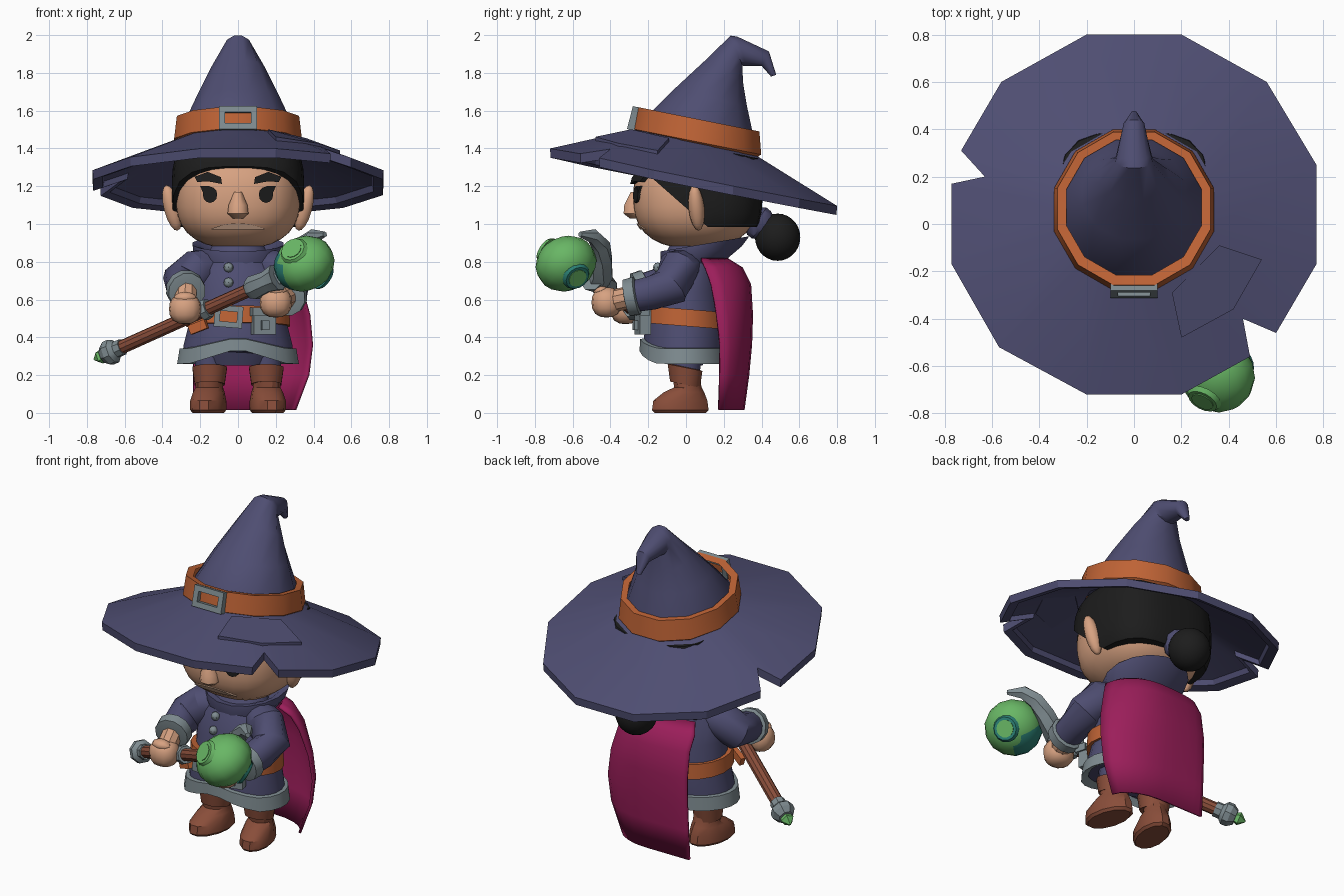
import bpy, bmesh, math
from mathutils import Vector, Matrix, Euler

if "Cube" in bpy.data.objects:
    bpy.data.objects.remove(bpy.data.objects["Cube"])

def V(*a):
    return Vector(a)

def material(name, r, g, b):
    m = bpy.data.materials.new(name)
    m.diffuse_color = (r, g, b, 1)
    m.use_nodes = True
    m.node_tree.nodes["Principled BSDF"].inputs["Base Color"].default_value = m.diffuse_color
    return m

NAVY = material("navy cloth", .077, .075, .167)
ORANGE = material("orange leather", .52, .125, .036)
GRAY = material("gray metal", .21, .26, .28)
SKIN = material("skin", .68, .36, .22)
LIP = material("pale lip", .82, .52, .36)
BROWN = material("brown leather", .25, .075, .042)
MAGENTA = material("magenta cloth", .33, .013, .103)
GREEN = material("green crystal", .14, .47, .13)
TEAL = material("teal crystal", .025, .22, .18)
BLACK = material("black hair", .012, .012, .012)

def finish(name, bm, mat, angle=32):
    bmesh.ops.recalc_face_normals(bm, faces=bm.faces)
    me = bpy.data.meshes.new(name)
    bm.to_mesh(me)
    bm.free()
    ob = bpy.data.objects.new(name, me)
    bpy.context.collection.objects.link(ob)
    me.materials.append(mat)
    bpy.ops.object.select_all(action='DESELECT')
    ob.select_set(True)
    bpy.context.view_layer.objects.active = ob
    bpy.ops.object.shade_smooth_by_angle(angle=math.radians(angle))
    return ob

def skin(name, rings, mat, caps=True, angle=32):
    """Join rings of points into one surface."""
    bm = bmesh.new()
    vs = [[bm.verts.new(p) for p in r] for r in rings]
    n = len(rings[0])
    for a, b in zip(vs, vs[1:]):
        for i in range(n):
            j = (i + 1) % n
            bm.faces.new((a[i], a[j], b[j], b[i]))
    if caps:
        bm.faces.new(vs[0][::-1])
        bm.faces.new(vs[-1])
    return finish(name, bm, mat, angle)

def ring(c, u, v, n=12):
    """Ellipse of n points around c with half axes u and v."""
    out = []
    for i in range(n):
        a = 2 * math.pi * (i + .5) / n
        out.append(c + u * math.cos(a) + v * math.sin(a))
    return out

def flat(y, z, rx, ry, tilt=0, x=0, n=12):
    return ring(V(x, y, z), V(rx, 0, 0), V(0, ry, tilt * ry), n)

def tube(name, pts, radii, mat, n=10):
    pts = [Vector(p) for p in pts]
    rings = []
    for i, p in enumerate(pts):
        t = pts[min(i + 1, len(pts) - 1)] - pts[max(i - 1, 0)]
        q = t.to_track_quat('Z', 'Y')
        rings.append(ring(p, q @ V(radii[i], 0, 0), q @ V(0, radii[i], 0), n))
    return skin(name, rings, mat)

def blob_mesh(c, r, p=2, u=20, v=14, rot=(0, 0, 0)):
    bm = bmesh.new()
    bmesh.ops.create_uvsphere(bm, u_segments=u, v_segments=v, radius=1)
    R = Euler(rot).to_matrix()
    for w in bm.verts:
        k = sum(abs(q) ** p for q in w.co) ** (-1 / p)
        w.co = R @ V(*[w.co[i] * k * r[i] for i in range(3)]) + Vector(c)
    return bm

def blob(name, c, r, mat, **kw):
    return finish(name, blob_mesh(c, r, **kw), mat, 40)

def boxes(name, parts, mat, loc, rot=(0, 0, 0)):
    bm = bmesh.new()
    for c, s in parts:
        bmesh.ops.create_cube(bm, size=1, matrix=Matrix.Translation(c) @ Matrix.Diagonal((*s, 1)))
    bm.transform(Matrix.Translation(loc) @ Euler(rot).to_matrix().to_4x4())
    return finish(name, bm, mat)

def buckle(name, w, h, t, d, loc, rot):
    bars = [((s * (w - t) / 2, 0, 0), (t, d, h)) for s in (1, -1)]
    bars += [((0, 0, s * (h - t) / 2), (w - 2 * t, d, t)) for s in (1, -1)]
    return boxes(name, bars, GRAY, loc, rot)

# Hat brim with two torn notches
def brim_z(x, y):
    return 1.25 - .2 * (y - .04) + .41 * (.78 - math.hypot(x, y - .04))

edge = [(.77, .25), (.56, .6), (.2, .8), (-.2, .8), (-.56, .6), (-.73, .31), (-.63, .2), (-.77, .17),
        (-.77, -.17), (-.57, -.52), (-.2, -.72), (.2, -.72), (.49, -.56), (.46, -.4), (.6, -.46), (.77, -.17)]

def brim_ring(scale, dz, radius=None):
    out = []
    for x, y in edge:
        d = V(x, y - .04)
        d = d.normalized() * radius if radius else d * scale
        out.append(V(d.x, d.y + .04, brim_z(d.x, d.y + .04) + dz))
    return out

skin("hat_brim", [brim_ring(0, 0, .3), brim_ring(1, 0), brim_ring(.995, -.05), brim_ring(.93, -.055),
                  brim_ring(.92, -.025), brim_ring(0, -.03, .3)], NAVY, False, 20)
patch = [(.36, -.09), (.54, -.15), (.42, -.36), (.2, -.48), (.16, -.29)]
skin("brim_patch", [[V(x, y, brim_z(x, y) + h) for x, y in patch] for h in (-.03, .016)], NAVY)

# Hat crown, each ring given by its front point, back point and half width
crown = [(-.24, 1.50, .38, 1.37, .31), (-.22, 1.57, .37, 1.45, .30), (-.07, 1.715, .33, 1.62, .225),
         (.10, 1.87, .305, 1.75, .15), (.235, 2.0, .30, 1.835, .082), (.27, 1.995, .32, 1.835, .075),
         (.44, 1.915, .40, 1.835, .045), (.478, 1.79, .45, 1.78, .015)]
skin("hat_crown", [ring(V(0, (a + c) / 2, (b + d) / 2), V(w, 0, 0), V(0, (c - a) / 2, (d - b) / 2))
                   for a, b, c, d, w in crown], NAVY)
skin("hat_band", [flat(.06, 1.42, .33, .33, -.2), flat(.06, 1.435, .35, .35, -.2),
                  flat(.065, 1.555, .335, .335, -.2), flat(.07, 1.55, .295, .295, -.2)], ORANGE, False)
buckle("hat_buckle", .2, .125, .032, .045, (0, -.275, 1.558), (-.25, 0, 0))

# Head, hair and bun
HC, HR, P = (0, .05, 1.14), (.33, .33, .27), 2.5
blob("head", HC, HR, SKIN, p=P, u=28, v=18)
hair = blob_mesh((0, .075, 1.18), (.35, .33, .31), p=3.2, u=28, v=18)
for co, no in (((0, 0, .985), (0, 0, -1)), ((0, -.13, 1.2), (0, -.66, -.75)), ((0, .07, 1.41), (0, .2, 1))):
    bmesh.ops.bisect_plane(hair, geom=hair.verts[:] + hair.edges[:] + hair.faces[:],
                           plane_co=co, plane_no=no, clear_outer=True)
    bmesh.ops.holes_fill(hair, edges=[e for e in hair.edges if e.is_boundary])
finish("hair", hair, BLACK)
tube("hair_tie", [(0, .33, 1.045), (0, .375, 1.015), (0, .4, .995), (0, .44, .97)], [.05, .088, .088, .06], NAVY)
blob("hair_bun", (0, .485, .93), (.12, .12, .125), BLACK)

# Face
def face_y(x, z):
    k = 1 - (abs(x) / HR[0]) ** P - (abs(z - HC[2]) / HR[2]) ** P
    return HC[1] - HR[1] * max(k, 0) ** (1 / P)

def decal(name, pts, mat, out=.009):
    skin(name, [[V(x, face_y(x, z) + h, z) for x, z in pts] for h in (.03, -out)], mat)

for s, side in ((1, "left"), (-1, "right")):
    eye = [(s * (.148 + .038 * math.cos(a)), 1.155 + .043 * math.sin(a))
           for a in [i * math.pi / 6 for i in range(12)]]
    decal(side + "_eye", eye, BLACK)
    decal(side + "_lash", [(s * .12, 1.18), (s * .185, 1.165), (s * .2, 1.2), (s * .15, 1.2)], BLACK)
    decal(side + "_brow", [(s * .085, 1.212), (s * .16, 1.226), (s * .215, 1.222), (s * .23, 1.25),
                           (s * .16, 1.276), (s * .09, 1.248)], BLACK, .025)
    blob(side + "_ear", (s * .35, .055, 1.085), (.045, .042, .125), SKIN, u=10, v=8, rot=(.1, s * .25, 0))
xs = [-.14 + .04 * i for i in range(8)]
decal("mouth", [(x, .975 + .029 * (1 - (x / .141) ** 2)) for x in xs] + [(x, .97) for x in xs[::-1]], LIP)
skin("nose", [flat(-.27, 1.03, .03, .03, n=8), flat(-.275, 1.055, .06, .06, n=8), flat(-.275, 1.1, .054, .056, n=8),
              flat(-.265, 1.17, .022, .03, n=8)], SKIN, angle=50)

# Coat with a raised front hem
def coat_ring(y, z, rx, ry, peak=0):
    out = flat(y, z, rx, ry, n=24)
    for p in out:
        if p.y < 0:
            p.z += peak * max(0, 1 - abs(p.x) / .26)
    return out

skin("coat", [coat_ring(-.01, .29, .29, .21, .08), coat_ring(-.01, .36, .29, .215, .05),
              coat_ring(0, .5, .255, .205), coat_ring(0, .64, .25, .185), coat_ring(.01, .76, .23, .16),
              coat_ring(.03, .84, .16, .14), coat_ring(.04, .9, .13, .12)], NAVY)
skin("hem_trim", [coat_ring(-.01, .285, .28, .2, .08), coat_ring(-.01, .26, .325, .238, .08),
                  coat_ring(-.01, .34, .312, .235, .06), coat_ring(-.01, .345, .27, .2, .06)], GRAY, False)
skin("hips", [flat(0, .25, .17, .09), flat(0, .4, .24, .17)], NAVY)
skin("belt", [flat(-.01, z, r, r - .045, -.08, n=20) for z, r in ((.46, .24), (.46, .28), (.55, .274), (.55, .24))],
     ORANGE, False)
skin("collar", [flat(.04, .79, .2, .17, .1, n=16), flat(.08, .85, .24, .22, .15, n=16),
                flat(.10, .895, .245, .24, .17, n=16), flat(.09, .88, .2, .19, .15, n=16),
                flat(.05, .82, .13, .12, .1, n=16)], NAVY, False)
for i, z in enumerate((.69, .77)):
    blob("button_%d" % i, (-.05, -.17 + .25 * (z - .69), z), (.026, .025, .026), GRAY, u=8, v=6)
buckle("belt_buckle", .15, .115, .03, .035, (-.05, -.25, .51), (0, .08, 0))
boxes("belt_tail", [((0, 0, 0), (.1, .03, .05))], ORANGE, (-.21, -.21, .455), (0, -.35, -.4))
boxes("belt_pouch", [((0, 0, 0), (.12, .06, .14)), ((0, -.015, .05), (.14, .07, .045)), ((0, -.03, -.02), (.04, .04, .05))],
      GRAY, (.135, -.23, .485), (0, 0, .25))

# Arms
arms = {"left": [(.15, 0, .78), (.21, -.04, .765), (.285, -.08, .67), (.275, -.18, .635), (.26, -.285, .615), (.2, -.42, .585)],
        "right": [(-.15, 0, .78), (-.21, -.03, .76), (-.3, -.07, .69), (-.29, -.16, .67), (-.275, -.24, .65), (-.28, -.32, .55)]}
for side, p in arms.items():
    p = [Vector(q) for q in p]
    tube(side + "_sleeve", p[:5], [.09, .11, .108, .092, .085], NAVY, 12)
    d = (p[4] - p[3]).normalized()
    tube(side + "_cuff", [p[4] - d * .035, p[4] - d * .025, p[4] + d * .03, p[4] + d * .035],
         [.08, .105, .1, .07], GRAY, 12)
    tube(side + "_wrist", [p[4], p[5]], [.06, .06], SKIN)
    blob(side + "_hand", p[5], (.085, .08, .08), SKIN, p=2.5, u=12, v=8)
    blob(side + "_thumb", p[5] + V(0, -.03, .06), (.06, .04, .03), SKIN, u=8, v=6)

# Staff
A, B = V(-.7, .03, .31), V(.18, -.48, .705)
at = lambda t: A.lerp(B, t)
tube("staff_shaft", [A, B], [.037, .037], BROWN, 10)
tube("staff_ferrule", [at(-.015), at(.015), at(.045), at(.065), at(.1)], [.045, .068, .068, .045, .045], GRAY, 8)
tube("staff_tip_gem", [at(-.01), at(-.035), at(-.07)], [.03, .04, .005], GREEN, 5)
tube("staff_ring", [at(.585), at(.62)], [.058, .052], GRAY, 8)
tube("staff_socket", [at(.86), at(.89), at(.97), at(1.03)], [.05, .068, .06, .075], GRAY, 8)
tube("staff_claw", [(.16, -.47, .69), (.22, -.445, .73), (.28, -.44, .81), (.34, -.45, .885), (.4, -.49, .935), (.46, -.56, .945)],
     [.06, .06, .055, .05, .04, .015], GRAY, 6)
OC = V(.35, -.635, .79)
orb = blob("staff_orb", OC, (.165, .165, .14), GREEN, u=14, v=10, rot=(.4, -.45, 0))
orb.data.materials.append(TEAL)
for f in orb.data.polygons:
    if (f.center - OC).normalized().dot(V(-.8, .25, -.42).normalized()) > .5:
        f.material_index = 1
# Round facets in the orb, each a thin teal rim around a green disc
for i, d in enumerate((V(.75, .4, -.5), V(-.4, -.75, .5))):
    d.normalize()
    c = OC + d * .13
    tube("orb_rim_%d" % i, [c, c + d * .02], [.078, .066], TEAL if i == 0 else GREEN, 14)
    tube("orb_disc_%d" % i, [c, c + d * .024], [.05, .05], GREEN, 14)

# Cape hanging from one shoulder: height, right edge x, middle depth, front edge y, back edge y
rows = [(.82, .23, .22, .07, .19), (.77, .3, .3, .09, .25), (.68, .34, .345, .12, .3), (.52, .385, .355, .15, .325),
        (.36, .4, .35, .17, .325), (.2, .38, .335, .17, .32), (.015, .31, .31, .165, .31)]
bm = bmesh.new()
grid = []
for k, (z, xr, ym, yf, yb) in enumerate(rows):
    line = []
    for t in [i / 5 - 1 for i in range(11)]:
        s = math.sin(t * 1.45)
        x = .06 + s * ((xr - .06) if t > 0 else (.3 if k else .26))
        ye = yf if t > 0 else yb
        line.append(bm.verts.new((x, ye + (ym - ye) * math.cos(t * 1.5), z)))
    grid.append(line)
for a, b in zip(grid, grid[1:]):
    for i in range(10):
        bm.faces.new((a[i], b[i], b[i + 1], a[i + 1]))
cape = finish("cape", bm, MAGENTA, 60)
mod = cape.modifiers.new("thickness", 'SOLIDIFY')
mod.thickness = .015

# Legs and boots
for s, side in ((1, "left"), (-1, "right")):
    x = s * .15
    skin(side + "_trouser", [flat(0, .2, .075, .075, x=x), flat(0, .36, .09, .09, x=x)], NAVY)
    foot = [flat(-.03, 0, .08, .14, x=x), flat(-.03, .015, .093, .155, x=x), flat(-.03, .065, .093, .148, x=x),
            flat(-.01, .11, .082, .11, x=x), flat(.01, .135, .072, .075, x=x), flat(0, .2, .075, .075, x=x)]
    for r in foot:
        for p in r:
            p.x -= s * (p.y - .02) * .15
    skin(side + "_boot", foot, BROWN)
    skin(side + "_boot_cuff", [flat(-.005, z, r, r, -.2, x=x) for z, r in
                               ((.155, .07), (.15, .082), (.24, .095), (.245, .07))], BROWN)
